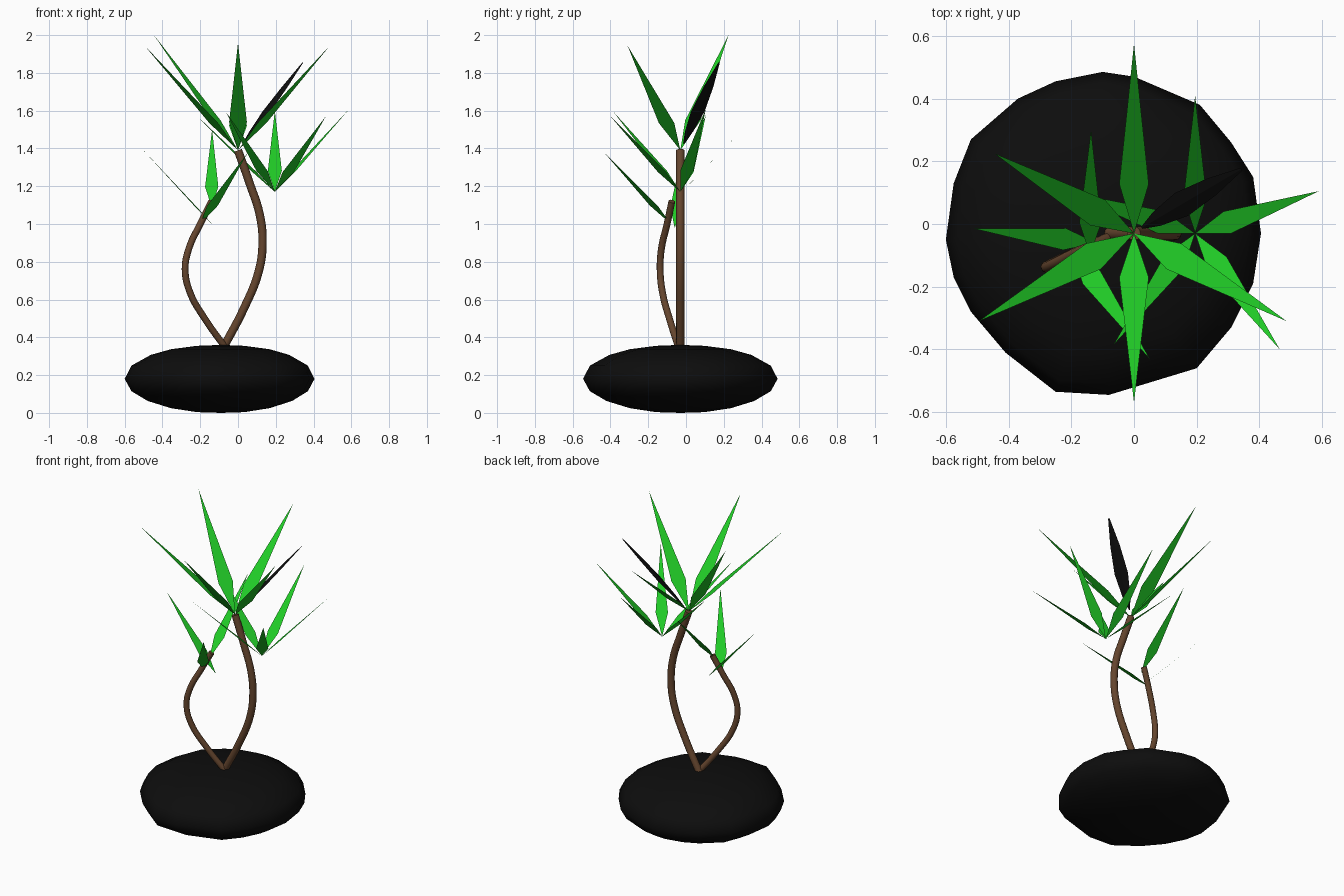
import bpy
from mathutils import Vector

if "Cube" in bpy.data.objects:
    bpy.data.objects.remove(bpy.data.objects["Cube"])


def material(name, rgb):
    m = bpy.data.materials.new(name)
    m.diffuse_color = (*rgb, 1)
    m.use_nodes = True
    m.node_tree.nodes["Principled BSDF"].inputs["Base Color"].default_value = m.diffuse_color
    return m


GREEN = material("leaf_green", (0.015, 0.6, 0.02))
BROWN = material("bark_brown", (0.13, 0.06, 0.027))
BLACK = material("black", (0.004, 0.004, 0.004))


def mesh_object(name, verts, faces, mat):
    me = bpy.data.meshes.new(name)
    me.from_pydata([tuple(v) for v in verts], [], faces)
    me.materials.append(mat)
    ob = bpy.data.objects.new(name, me)
    bpy.context.collection.objects.link(ob)
    return ob


def stem(name, points, radius):
    cu = bpy.data.curves.new(name, "CURVE")
    cu.dimensions = "3D"
    cu.bevel_depth = radius
    cu.bevel_resolution = 4
    cu.resolution_u = 6
    cu.use_fill_caps = True
    sp = cu.splines.new("BEZIER")
    sp.bezier_points.add(len(points) - 1)
    for bp, co in zip(sp.bezier_points, points):
        bp.co = co
        bp.handle_left_type = bp.handle_right_type = "AUTO"
    cu.materials.append(BROWN)
    ob = bpy.data.objects.new(name, cu)
    bpy.context.collection.objects.link(ob)


def leaves(name, pairs, half_width):
    """Flat kite-shaped blades, each from a base point to a tip."""
    verts, faces = [], []
    for base, tip in pairs:
        a, b = Vector(base), Vector(tip)
        side = (b - a).cross(Vector((0, 0, 1))).normalized() * half_width
        mid = a.lerp(b, 0.26)
        n = len(verts)
        verts += [a, mid + side, b, mid - side]
        faces.append((n, n + 1, n + 2, n + 3))
    mesh_object(name, verts, faces, GREEN)


# Rounded irregular stone: outline scaled through a stack of levels
outline = [(0.405, -0.03), (0.38, 0.15), (0.31, 0.26), (0.21, 0.38), (0.0, 0.47),
           (-0.1, 0.485), (-0.25, 0.455), (-0.37, 0.4), (-0.52, 0.27),
           (-0.575, 0.13), (-0.6, -0.05), (-0.575, -0.17), (-0.52, -0.28),
           (-0.41, -0.41), (-0.25, -0.535), (-0.08, -0.545), (0.2, -0.46),
           (0.31, -0.33), (0.38, -0.19)]
levels = [(0.25, 0.004), (0.52, 0.025), (0.76, 0.063), (0.93, 0.115), (1.0, 0.18),
          (0.93, 0.25), (0.73, 0.307), (0.52, 0.337), (0.25, 0.355)]
cx, cy, n = -0.09, -0.03, len(outline)
verts = [(cx + (x - cx) * s, cy + (y - cy) * s, z) for s, z in levels for x, y in outline]
faces = [(r * n + i, r * n + (i + 1) % n, (r + 1) * n + (i + 1) % n, (r + 1) * n + i)
         for r in range(len(levels) - 1) for i in range(n)]
low, high = len(verts), len(verts) + 1
verts += [(cx, cy, 0), (cx, cy, 0.36)]
top = (len(levels) - 1) * n
for i in range(n):
    j = (i + 1) % n
    faces += [(low, j, i), (high, top + i, top + j)]
stone = mesh_object("stone_base", verts, faces, BLACK)
stone.data.shade_smooth()

# Two curving trunks
stem("tall_trunk", [(-0.075, -0.03, 0.35), (0.03, -0.03, 0.55), (0.11, -0.03, 0.75),
                    (0.13, -0.03, 0.9), (0.115, -0.03, 1.05), (0.06, -0.03, 1.22),
                    (0.0, -0.03, 1.39)], 0.022)
stem("short_trunk", [(-0.07, -0.04, 0.35), (-0.17, -0.085, 0.49), (-0.255, -0.125, 0.64),
                     (-0.28, -0.137, 0.76), (-0.26, -0.13, 0.87), (-0.2, -0.1, 1.0),
                     (-0.14, -0.075, 1.12)], 0.018)

# Leaf clusters
crown = (0, -0.03, 1.39)
leaves("crown_leaves", [(crown, t) for t in [
    (0, 0.575, 1.89), (-0.445, 0.225, 2.0), (-0.495, -0.31, 1.945),
    (0, -0.57, 1.96), (0.487, -0.31, 1.945)]], 0.047)

middle = (0.195, -0.03, 1.17)
leaves("middle_leaves", [(middle, t) for t in [
    (0.195, 0.41, 1.6), (0.59, 0.105, 1.61), (0.465, -0.4, 1.57),
    (-0.065, -0.385, 1.595), (-0.22, 0.105, 1.575)]], 0.037)

leaves("short_trunk_leaves", [
    ((-0.14, -0.1, 1.09), (-0.137, 0.3, 1.5)),
    ((-0.12, -0.06, 0.98), (-0.51, -0.015, 1.4)),
    ((-0.2, -0.08, 1.0), (0.05, -0.43, 1.375))], 0.035)

# Dark, slightly thick blade in the crown
a, b = Vector((0.025, -0.012, 1.425)), Vector((0.343, 0.175, 1.855))
side = (b - a).cross(Vector((0, 0, 1))).normalized()
up = side.cross(b - a).normalized()
verts, faces = [], []
for t, w in [(0, 0.004), (0.15, 0.025), (0.4, 0.042), (0.7, 0.03), (1, 0.005)]:
    p = a.lerp(b, t)
    verts += [p + side * w, p + up * w * 0.2, p - side * w, p - up * w * 0.2]
for r in range(4):
    for i in range(4):
        j = (i + 1) % 4
        faces.append((r * 4 + i, r * 4 + j, r * 4 + 4 + j, r * 4 + 4 + i))
faces += [(3, 2, 1, 0), (16, 17, 18, 19)]
mesh_object("dark_leaf", verts, faces, BLACK)
